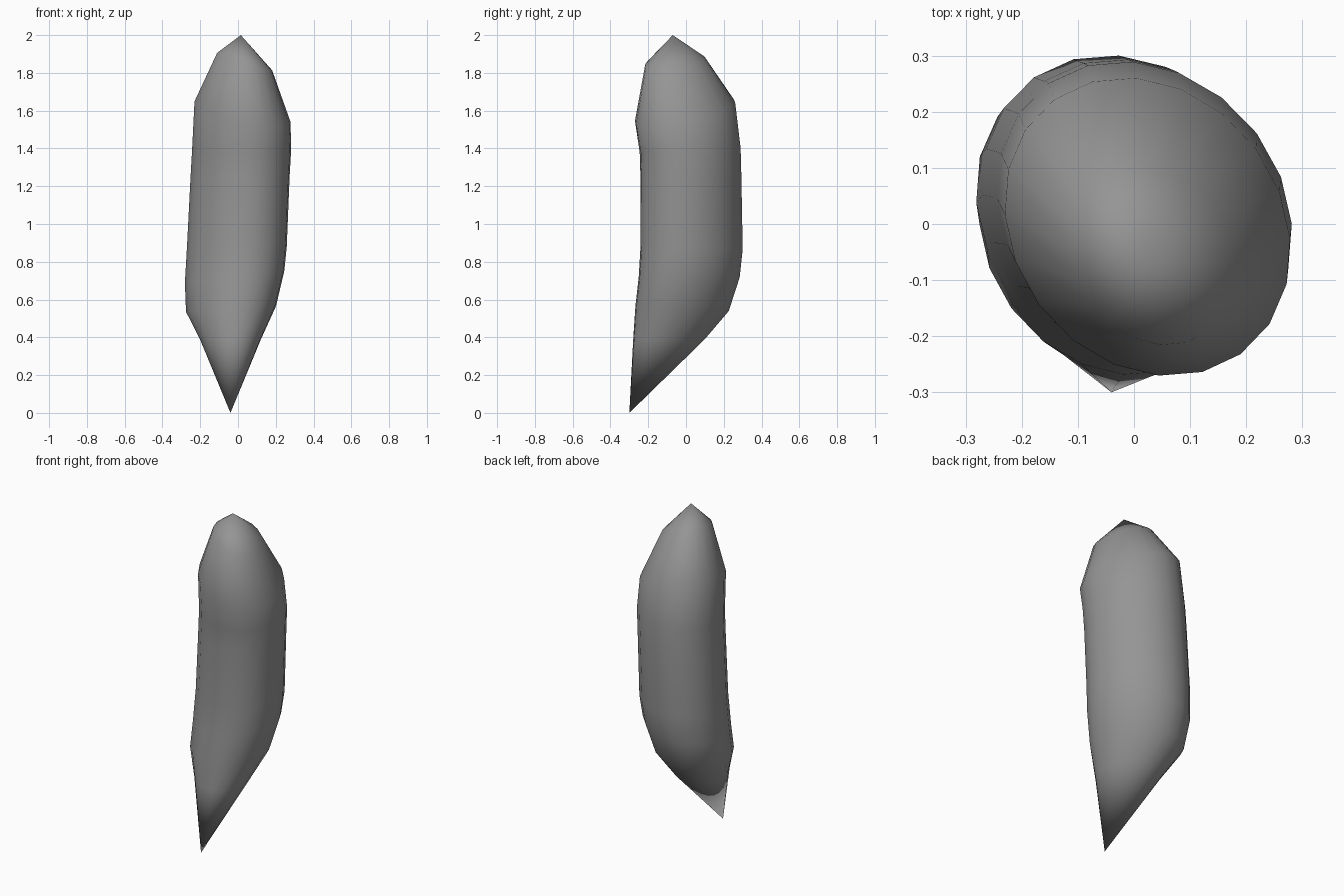
import bpy, bmesh
from math import cos, sin, tau

if "Cube" in bpy.data.objects:
    bpy.data.objects.remove(bpy.data.objects["Cube"])

SIDES = 20
SKEW = 0.08  # stretches every cross-section along the +x -y diagonal
BOTTOM_TIP = (-0.04, -0.30, 0.0)
TOP_TIP = (0.015, -0.07, 2.0)

# Cross-sections from bottom to top:
# centre x, y, z, radius x, y, tilt along x, y
RINGS = [
    (-0.040, -0.090, 0.39, 0.162, 0.190, 0.00, 0.00),
    (-0.037, -0.021, 0.55, 0.239, 0.248, 0.06, -0.04),
    (-0.018, 0.017, 0.72, 0.264, 0.268, 0.12, 0.00),
    (-0.006, 0.030, 0.88, 0.265, 0.271, 0.00, -0.05),
    (0.011, 0.026, 1.25, 0.263, 0.268, 0.00, 0.00),
    (0.019, 0.022, 1.39, 0.263, 0.268, 0.00, 0.04),
    (0.024, -0.005, 1.595, 0.255, 0.266, -0.20, 0.17),
    (0.035, -0.057, 1.86, 0.146, 0.159, -0.31, 0.06),
]


def add_ring(bm, cx, cy, cz, rx, ry, tilt_x, tilt_y):
    verts = []
    for i in range(SIDES):
        dx = rx * cos(tau * i / SIDES + SKEW)
        dy = ry * sin(tau * i / SIDES - SKEW)
        verts.append(bm.verts.new((cx + dx, cy + dy, cz + tilt_x * dx + tilt_y * dy)))
    return verts


# Bent body lofted through the cross-sections
bm = bmesh.new()
rings = [add_ring(bm, *r) for r in RINGS]
bottom = bm.verts.new(BOTTOM_TIP)
top = bm.verts.new(TOP_TIP)
for i in range(SIDES):
    j = (i + 1) % SIDES
    for a, b in zip(rings, rings[1:]):
        bm.faces.new((a[i], a[j], b[j], b[i]))
    # Pointed ends
    bm.faces.new((bottom, rings[0][j], rings[0][i]))
    bm.faces.new((top, rings[-1][i], rings[-1][j]))
for f in bm.faces:
    f.smooth = True

mesh = bpy.data.meshes.new("pointed_body")
bm.to_mesh(mesh)
bm.free()
body = bpy.data.objects.new("pointed_body", mesh)
bpy.context.collection.objects.link(body)

# Dark grey surface
grey = bpy.data.materials.new("dark_grey")
grey.diffuse_color = (0.3, 0.3, 0.3, 1.0)
grey.use_nodes = True
grey.node_tree.nodes["Principled BSDF"].inputs["Base Color"].default_value = grey.diffuse_color
mesh.materials.append(grey)
